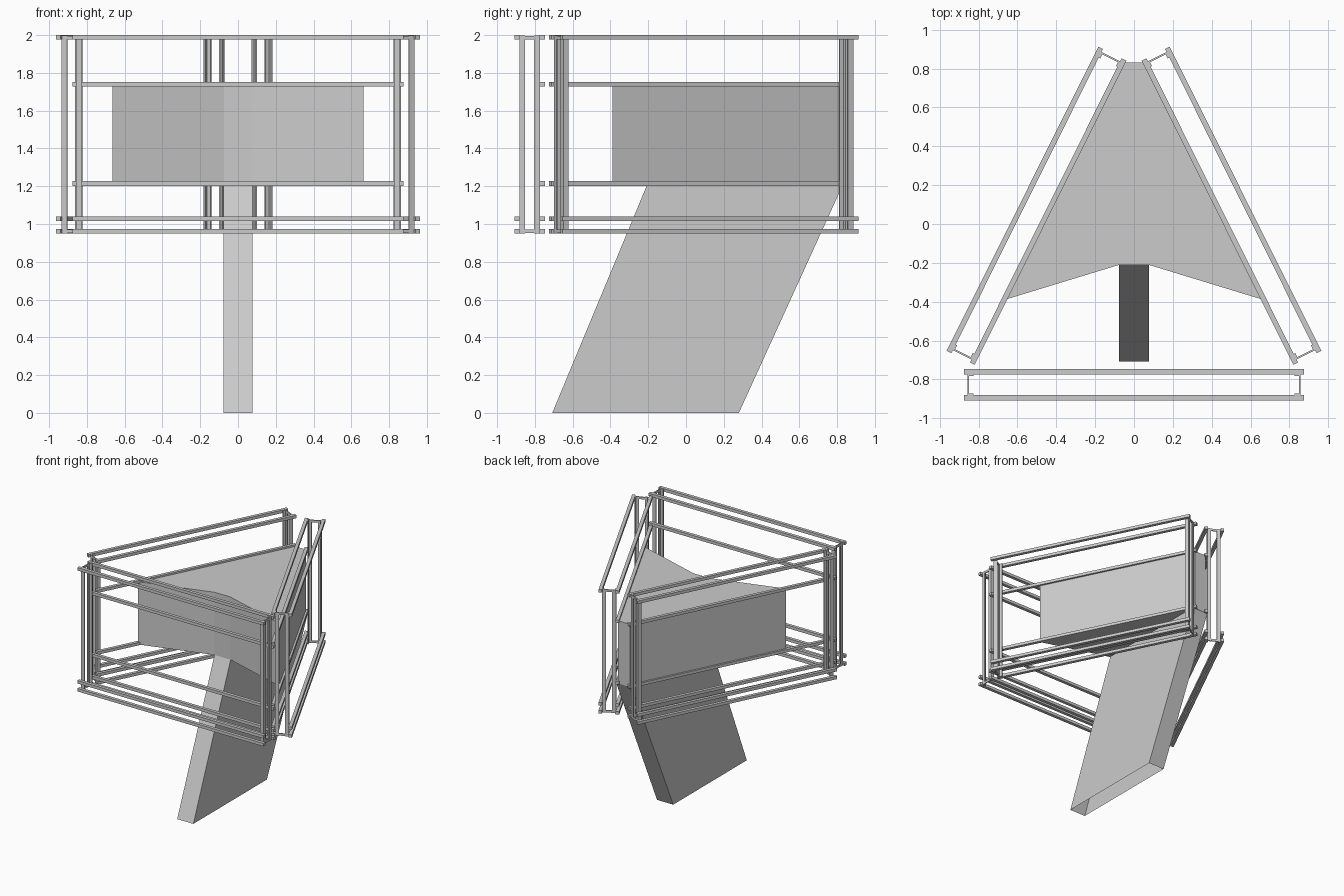
import bpy, math
from mathutils import Matrix, Vector

if "Cube" in bpy.data.objects:
    bpy.data.objects.remove(bpy.data.objects["Cube"])


def mesh_object(name, verts, faces):
    mesh = bpy.data.meshes.new(name)
    mesh.from_pydata(verts, [], faces)
    mesh.update()
    obj = bpy.data.objects.new(name, mesh)
    bpy.context.collection.objects.link(obj)
    return obj


def prism(name, outline, z0, z1, matrix=Matrix()):
    """Extrude a counter-clockwise outline from z0 to z1."""
    n = len(outline)
    verts = [matrix @ Vector((x, y, z)) for z in (z0, z1) for x, y in outline]
    faces = [(i, (i + 1) % n, n + (i + 1) % n, n + i) for i in range(n)]
    faces += [tuple(reversed(range(n))), tuple(range(n, 2 * n))]
    return mesh_object(name, verts, faces)


def box(name, x0, x1, y0, y1, z0, z1, matrix):
    return prism(name, [(x0, y0), (x1, y0), (x1, y1), (x0, y1)], z0, z1, matrix)


def frame(label, x, y, degrees):
    """Double-layer rail frame; local -y faces outwards."""
    m = Matrix.Translation((x, y, 0)) @ Matrix.Rotation(math.radians(degrees), 4, 'Z')
    for layer, side in (("inner", 1), ("outer", -1)):
        # Long horizontal rails
        heights = [0.961, 1.028, 1.988]
        if side == 1:
            heights += [1.215, 1.74]
        for z in heights:
            yc = side * 0.067
            box(f"{label}_{layer}_rail", -0.875, 0.875, yc - 0.0135, yc + 0.0135,
                z - 0.0125, z + 0.0125, m)
        # Angle-section posts at both ends
        for end in (-1, 1):
            a, b, t = 0.858, 0.826, 0.009
            outline = [(a, 0.054), (b, 0.054), (b, 0.054 - t),
                       (a - t, 0.054 - t), (a - t, 0.024), (a, 0.024)]
            outline = [(end * px, side * py) for px, py in outline]
            if end * side < 0:
                outline.reverse()
            outline.reverse()
            prism(f"{label}_{layer}_post", outline, 0.95, 1.998, m)
    # Thin ties joining the two layers
    for end in (-1, 1):
        x0, x1 = sorted((end * 0.849, end * 0.858))
        for z in (0.952, 1.978):
            box(f"{label}_tie", x0, x1, -0.054, 0.054, z, z + 0.018, m)


# Three display frames arranged in a triangle
frame("front_frame", 0, -0.828, 0)
frame("right_frame", 0.502, 0.094, 116.5)
frame("left_frame", -0.502, 0.094, -116.5)

# Solid housing with a notched front
prism("housing", [(-0.665, -0.39), (-0.075, -0.21), (0.075, -0.21), (0.665, -0.39),
                  (0.057, 0.832), (-0.057, 0.832)], 1.205, 1.738)

# Leaning support blade, open underneath
w = 0.076
profile = [(-0.708, 0), (0.28, 0), (0.832, 1.21), (-0.205, 1.21)]
verts = [(x, y, z) for x in (-w, w) for y, z in profile]
mesh_object("leaning_support", verts,
            [(3, 2, 1, 0), (4, 5, 6, 7), (1, 2, 6, 5), (2, 3, 7, 6), (3, 0, 4, 7)])
